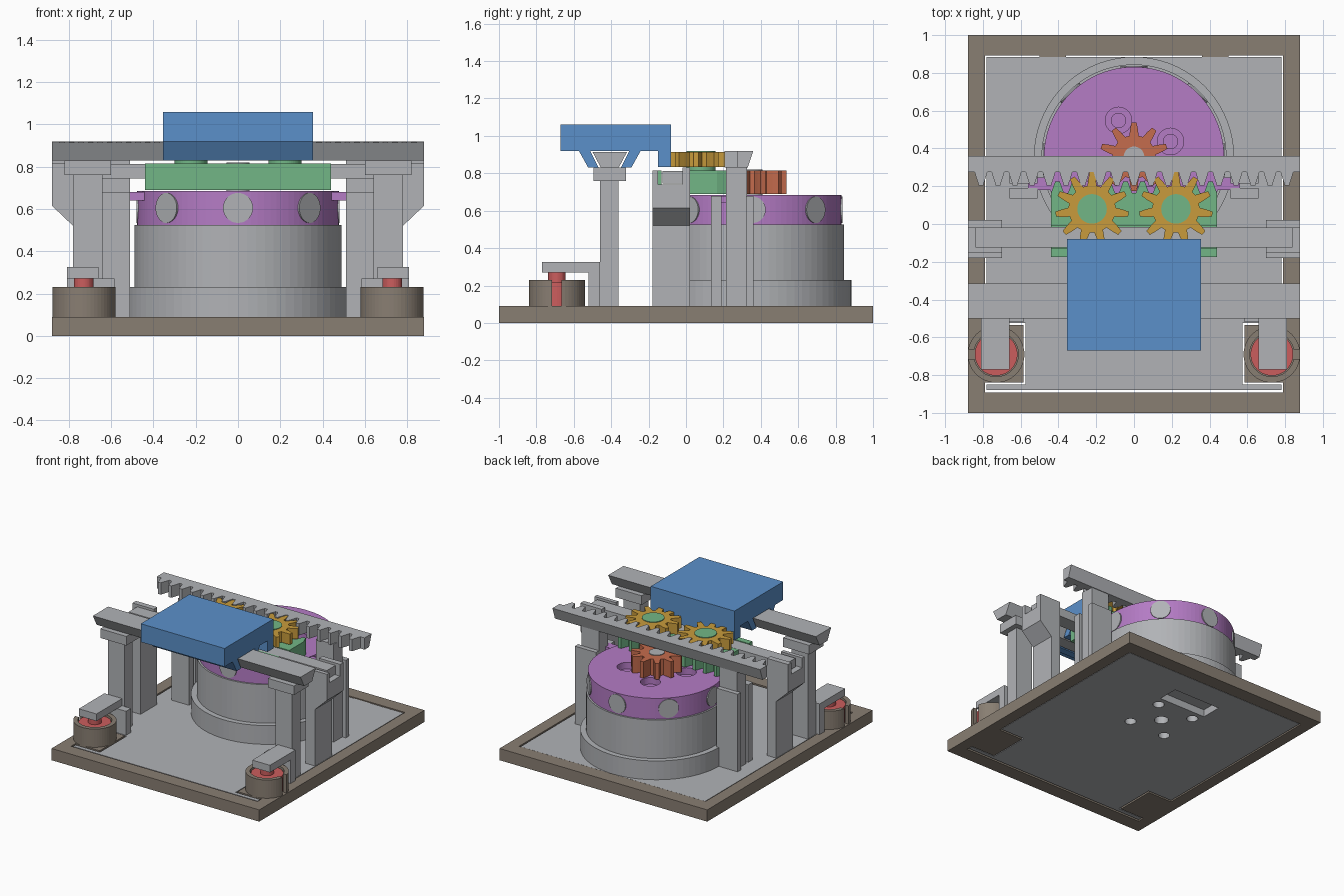
import bpy, bmesh, math
from mathutils import Vector, Matrix

if "Cube" in bpy.data.objects:
    bpy.data.objects.remove(bpy.data.objects["Cube"])


def material(name, rgb):
    m = bpy.data.materials.new(name)
    m.use_nodes = True
    m.diffuse_color = (*rgb, 1)
    m.node_tree.nodes["Principled BSDF"].inputs["Base Color"].default_value = (*rgb, 1)
    return m


GRAY = material("light gray", (.44, .45, .47))
BROWN = material("warm brown", (.25, .21, .17))
PURPLE = material("purple", (.46, .20, .56))
GREEN = material("green", (.17, .47, .24))
BLUE = material("blue", (.105, .28, .59))
YELLOW = material("golden yellow", (.58, .33, .045))
ORANGE = material("burnt orange", (.56, .15, .075))
RED = material("red", (.60, .11, .11))


def add_object(name, bm, mat):
    bmesh.ops.recalc_face_normals(bm, faces=bm.faces)
    mesh = bpy.data.meshes.new(name)
    bm.to_mesh(mesh)
    bm.free()
    mesh.materials.append(mat)
    ob = bpy.data.objects.new(name, mesh)
    bpy.context.collection.objects.link(ob)
    return ob


def prism(name, pts, axis, lo, hi, mat):
    """Extrude a 2D outline along one axis."""
    place = {"X": lambda p: (lo, p[0], p[1]),
             "Y": lambda p: (p[0], lo, p[1]),
             "Z": lambda p: (p[0], p[1], lo)}[axis]
    bm = bmesh.new()
    face = bm.faces.new([bm.verts.new(place(p)) for p in pts])
    out = bmesh.ops.extrude_face_region(bm, geom=[face])
    shift = Vector([hi - lo if a == axis else 0 for a in "XYZ"])
    bmesh.ops.translate(bm, vec=shift, verts=[v for v in out["geom"] if isinstance(v, bmesh.types.BMVert)])
    return add_object(name, bm, mat)


def box(name, x, y, z, mat):
    return prism(name, [(x[0], y[0]), (x[1], y[0]), (x[1], y[1]), (x[0], y[1])], "Z", z[0], z[1], mat)


def arc(cx, cy, r, a0, a1, n):
    return [(cx + r * math.cos(a0 + (a1 - a0) * i / n),
             cy + r * math.sin(a0 + (a1 - a0) * i / n)) for i in range(n + 1)]


def disc(name, cx, cy, r, lo, hi, mat, n=64):
    return prism(name, arc(cx, cy, r, 0, math.tau, n)[:-1], "Z", lo, hi, mat)


def gear(name, cx, cy, root, tip, teeth, lo, hi, mat):
    pts = []
    step = math.tau / teeth
    profile = [(-.34, root), (-.22, (root + tip) / 2), (-.12, tip),
               (.12, tip), (.22, (root + tip) / 2), (.34, root)]
    for i in range(teeth):
        for f, r in profile:
            a = math.pi / 2 + (i + f) * step
            pts.append((cx + r * math.cos(a), cy + r * math.sin(a)))
    return prism(name, pts, "Z", lo, hi, mat)


def rack(name, half, count, offset, back, root, tip, lo, hi, mat, pitch=.09):
    pts = [(half, root), (half, back), (-half, back), (-half, root)]
    for i in range(-count, count + 1):
        c = (i + offset) * pitch
        if abs(c) + .035 < half:
            pts += [(c - .034, root), (c - .012, tip), (c + .012, tip), (c + .034, root)]
    return prism(name, pts, "Z", lo, hi, mat)


def cut(ob, cutters):
    """Subtract the cutters, bake the result and remove them."""
    for c in cutters:
        m = ob.modifiers.new("cut", "BOOLEAN")
        m.operation, m.object, m.solver = "DIFFERENCE", c, "EXACT"
    bpy.context.view_layer.update()
    dg = bpy.context.evaluated_depsgraph_get()
    mesh = bpy.data.meshes.new_from_object(ob.evaluated_get(dg))
    ob.modifiers.clear()
    ob.data = mesh
    for c in cutters:
        bpy.data.objects.remove(c)


SIDES = (("left", 1), ("right", -1))
CY = .355  # drum centre

# Base frame with an inset plate
frame = box("base_frame", (-.88, .88), (-1, 1), (0, .09), BROWN)
cut(frame, [box("cutter", (-.79, .79), (-.892, .893), (-.1, .2), BROWN)])
plate = box("base_plate", (-.782, .782), (-.88, .885), (.004, .086), GRAY)
holes = [box("cutter", (s * .575, s * .9), (-.85, -.525), (-.1, .2), GRAY) for _, s in SIDES]
holes.append(disc("cutter", 0, .3, .05, -.1, .075, GRAY, 32))
holes += [disc("cutter", x, .3 + y, .04, -.1, .075, GRAY, 32) for x in (-.155, .155) for y in (-.155, .155)]
holes.append(box("cutter", (-.2, .2), (.53, .69), (-.1, .06), GRAY))
cut(plate, holes)

for side, s in SIDES:
    # Corner pad and slotted coil ring with a red core
    box(f"{side}_corner_pad", (s * .585, s * .80), (-.84, -.535), (0, .09), BROWN)
    box(f"{side}_frame_tab", (s * .36, s * .5), (.88, .9), (.01, .085), BROWN)
    cx, cy = s * .73, -.69
    face = 0 if s > 0 else math.pi
    ring = arc(cx, cy, .15, face + .17, face + math.tau - .17, 48)
    ring += arc(cx, cy, .118, face + math.tau - .22, face + .22, 48)
    prism(f"{side}_coil_ring", ring, "Z", .085, .23, BROWN)
    disc(f"{side}_coil_core", cx, cy, .113, .085, .215, RED, 48)
    disc(f"{side}_coil_stem", cx, cy, .047, .2, .275, RED, 32)
    box(f"{side}_coil_arm", (s * .66, s * .81), (-.77, -.46), (.27, .325), GRAY)
    box(f"{side}_arm_support", (s * .585, s * .81), (-.52, -.46), (.085, .27), GRAY)

    # Front rail post
    box(f"{side}_front_post", (s * .64, s * .78), (-.46, -.36), (.08, .765), GRAY)
    box(f"{side}_front_post_cap", (s * .60, s * .82), (-.495, -.32), (.76, .83), GRAY)

    # Middle bracket, flared outwards, with a channel for the middle rail
    flare = [(s * x, z) for x, z in ((.70, .08), (.78, .08), (.78, .52), (.88, .615), (.88, .83), (.70, .83))]
    bracket = prism(f"{side}_middle_bracket", flare, "Y", -.18, .022, GRAY)
    cut(bracket, [box("cutter", (s * .6, s * 1), (-.15, -.02), (.74, .9), GRAY),
                  box("cutter", (s * .6, s * 1), (-.3, -.1), (.815, .9), GRAY)])

    # Rear posts with a guide slot and a purple guide tab
    box(f"{side}_guide_post", (s * .51, s * .66), (.135, .19), (.08, .68), GRAY)
    box(f"{side}_rear_post", (s * .51, s * .66), (.215, .325), (.08, .835), GRAY)
    box(f"{side}_rear_post_backing", (s * .51, s * .69), (.32, .36), (.08, .68), GRAY)
    box(f"{side}_guide_tab", (s * .42, s * .56), (.18, .245), (.64, .68), PURPLE)

# Drum housing
disc("drum_foot", 0, CY, .53, .07, .23, GRAY, 72)
disc("drum_body", 0, CY, .49, .22, .525, GRAY, 72)

# Rotor with four pockets on top and eight plugs around the rim
rotor = disc("rotor", 0, CY, .477, .52, .685, PURPLE, 96)
pockets = []
for i in range(4):
    a = math.radians(23 + 90 * i)
    x, y = .21 * math.cos(a), CY + .21 * math.sin(a)
    pockets += [disc("cutter", x, y, .07, .635, .8, PURPLE, 32), disc("cutter", x, y, .038, .56, .8, PURPLE, 32)]
cut(rotor, pockets)
for i in range(8):
    bm = bmesh.new()
    turn = Matrix.Rotation(i * math.pi / 4, 4, "Z")
    bmesh.ops.create_cone(bm, cap_ends=True, segments=32, radius1=.071, radius2=.071, depth=.06,
                          matrix=Matrix.Translation((0, CY, .605)) @ turn
                          @ Matrix.Translation((.451, 0, 0)) @ Matrix.Rotation(math.pi / 2, 4, "Y"))
    add_object(f"rim_plug_{i + 1}", bm, GRAY)

# Drive gear on the drum shaft
gear("drive_gear", 0, CY, .115, .182, 10, .69, .815, ORANGE)
disc("drive_shaft", 0, CY, .055, .68, .82, GRAY, 32)

# Middle rail and green carriage with its own rack
box("middle_rail", (-.84, .84), (-.125, -.015), (.745, .812), GRAY)
box("carriage_front_wall", (-.44, .44), (-.175, -.13), (.69, .815), GREEN)
box("carriage_floor", (-.44, .44), (-.135, .02), (.69, .74), GREEN)
rack("carriage_rack", .44, 6, .5, -.008, .165, .225, .69, .815, GREEN)

# Pinions on green hubs
for side, s in SIDES:
    gear(f"{side}_pinion", s * .222, .08, .125, .195, 11, .833, .915, YELLOW)
    disc(f"{side}_pinion_hub", s * .222, .08, .078, .81, .92, GREEN, 48)

# Rear fixed rack with a sloped back
rack("rear_rack", .88, 10, 0, .33, .275, .205, .83, .92, GRAY)
prism("rear_rack_back", [(.30, .83), (.33, .83), (.36, .92), (.30, .92)], "X", -.88, .88, GRAY)

# Front dovetail rail
prism("front_rail", [(-.455, .83), (-.36, .83), (-.315, .915), (-.50, .915)], "X", -.88, .88, GRAY)

# Blue slider: block with a drop flange and two dovetail hooks
box("slider_block", (-.355, .355), (-.67, -.08), (.92, 1.06), BLUE)
box("slider_rear_flange", (-.355, .355), (-.15, -.08), (.835, .925), BLUE)
for name, m in (("front", -1), ("rear", 1)):
    hook = [(-.4075 + m * d, z) for d, z in ((.105, .92), (.165, .92), (.115, .83), (.06, .83))]
    prism(f"slider_{name}_hook", hook, "X", -.355, .355, BLUE)
